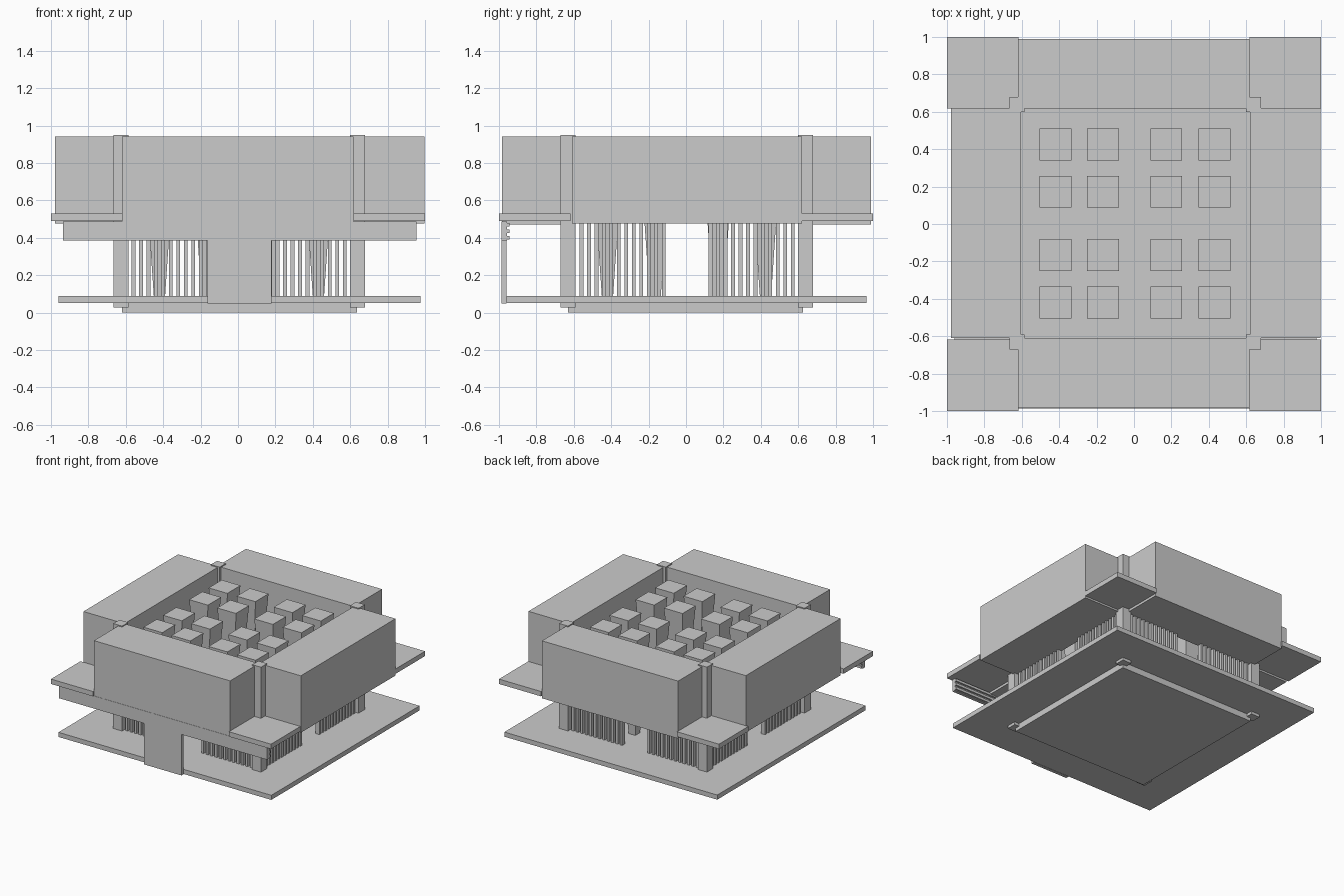
import bpy, bmesh

if "Cube" in bpy.data.objects:
    bpy.data.objects.remove(bpy.data.objects["Cube"])


def add_box(bm, x0, x1, y0, y1, z0, z1):
    """Axis-aligned box from its limits; returns its vertices."""
    verts = bmesh.ops.create_cube(bm, size=1)["verts"]
    for v in verts:
        v.co.x = x1 if v.co.x > 0 else x0
        v.co.y = y1 if v.co.y > 0 else y0
        v.co.z = z1 if v.co.z > 0 else z0
    return verts


def finish(name, bm):
    mesh = bpy.data.meshes.new(name)
    bm.to_mesh(mesh)
    bm.free()
    ob = bpy.data.objects.new(name, mesh)
    bpy.context.collection.objects.link(ob)
    return ob


def box(name, *limits):
    bm = bmesh.new()
    add_box(bm, *limits)
    return finish(name, bm)


# Base and ground slab
box("foundation", -0.62, 0.635, -0.63, 0.625, 0, 0.05)
box("ground_slab", -0.96, 0.975, -0.96, 0.965, 0.05, 0.088)

# Four large upper wall blocks around an open court
box("front_block", -0.62, 0.618, -0.985, -0.61, 0.47, 0.942)
box("back_block", -0.62, 0.618, 0.618, 0.988, 0.47, 0.942)
box("left_block", -0.978, -0.605, -0.61, 0.62, 0.475, 0.942)
box("right_block", 0.62, 0.998, -0.61, 0.62, 0.475, 0.942)

# Square plates and posts at the corners
for sx, side in ((-1, "left"), (1, "right")):
    for sy, end in ((-1, "front"), (1, "back")):
        xs = sorted((sx, sx * 0.618))
        ys = sorted((sy, sy * 0.618))
        box(f"{end}_{side}_plate", *xs, *ys, 0.49, 0.53)
        cx = 0.638 if sx > 0 else -0.625
        cy = 0.638 if sy > 0 else -0.63
        box(f"{end}_{side}_post", cx - 0.04, cx + 0.04,
            cy - 0.04, cy + 0.04, 0.027, 0.95)

# Screens of vertical slats on all four sides, each with a central opening
offsets = [s * (0.125 + 0.04 * i) for s in (-1, 1) for i in range(12)]
for name, along_x, pos in (("front_slats", True, -0.63), ("back_slats", True, 0.638),
                           ("left_slats", False, -0.625), ("right_slats", False, 0.638)):
    bm = bmesh.new()
    for o in offsets:
        a = (o - 0.004, o + 0.016)
        d = (pos - 0.018, pos + 0.018)
        add_box(bm, *(a + d if along_x else d + a), 0.085, 0.48)
    finish(name, bm)

# Sixteen columns that widen toward the top
bm = bmesh.new()
for cx in (-0.42, -0.165, 0.172, 0.43):
    for cy in (-0.42, -0.165, 0.172, 0.425):
        for v in add_box(bm, cx - 1, cx + 1, cy - 1, cy + 1, 0.085, 0.9):
            r = 0.085 if v.co.z > 0.5 else 0.03
            v.co.x = cx + (v.co.x - cx) * r
            v.co.y = cy + (v.co.y - cy) * r
finish("tapered_columns", bm)

# Front sign: wide beam on a central panel, with rails behind the beam
box("front_beam", -0.935, 0.955, -0.987, -0.958, 0.385, 0.488)
box("front_panel", -0.162, 0.178, -0.987, -0.96, 0.048, 0.386)
bm = bmesh.new()
for z in (0.39, 0.425, 0.46):
    add_box(bm, -0.935, 0.955, -0.96, -0.945, z, z + 0.02)
finish("beam_rails", bm)
